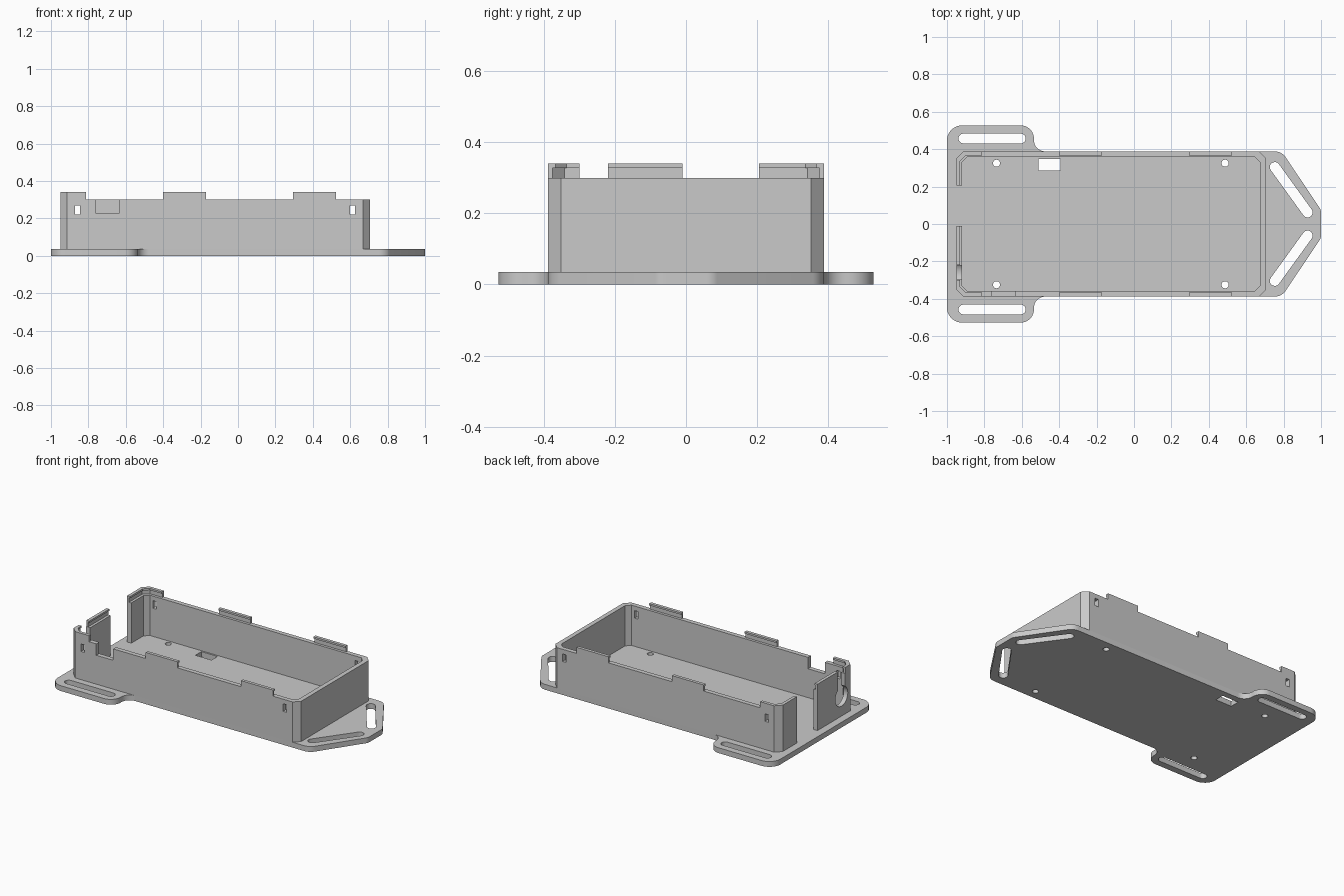
import bpy, bmesh, math
from mathutils import Vector

if "Cube" in bpy.data.objects:
    bpy.data.objects.remove(bpy.data.objects["Cube"], do_unlink=True)

grey = bpy.data.materials.new("plain_grey")
grey.use_nodes = True
colour = (0.59, 0.59, 0.59, 1)
grey.diffuse_color = colour
grey.node_tree.nodes["Principled BSDF"].inputs["Base Color"].default_value = colour

PLATE, WALL, TOP = 0.035, 0.30, 0.34


def rounded(corners, steps=8):
    """Outline with each (x, y, radius) corner replaced by an arc."""
    out = []
    for i, (x, y, r) in enumerate(corners):
        p = Vector((x, y))
        a = (Vector(corners[i - 1][:2]) - p).normalized()
        b = (Vector(corners[(i + 1) % len(corners)][:2]) - p).normalized()
        half = math.acos(a.dot(b)) / 2
        centre = p + (a + b).normalized() * (r / math.sin(half))
        start = p + a * (r / math.tan(half)) - centre
        end = p + b * (r / math.tan(half)) - centre
        for k in range(steps + 1):
            out.append(centre + start.lerp(end, k / steps).normalized() * r)
    return out


def circle(x, y, r, steps=24):
    return [(x + r * math.cos(math.tau * k / steps),
             y + r * math.sin(math.tau * k / steps)) for k in range(steps)]


def prism(bm, outline, z0, z1):
    """Closed solid with the given outline between two heights."""
    low = [bm.verts.new((p[0], p[1], z0)) for p in outline]
    high = [bm.verts.new((p[0], p[1], z1)) for p in outline]
    bm.faces.new(low[::-1])
    bm.faces.new(high)
    for i in range(len(low)):
        bm.faces.new([low[i - 1], low[i], high[i], high[i - 1]])


def block(bm, x0, x1, y0, y1, z0, z1):
    prism(bm, [(x0, y0), (x1, y0), (x1, y1), (x0, y1)], z0, z1)


def slot(bm, a, b, r):
    """Vertical through slot with round ends at a and b."""
    a, b = Vector(a), Vector(b)
    ang = math.atan2(b.y - a.y, b.x - a.x)
    pts = []
    for centre, turn in ((b, -math.pi / 2), (a, math.pi / 2)):
        for k in range(13):
            t = ang + turn + math.pi * k / 12
            pts.append(centre + Vector((math.cos(t), math.sin(t))) * r)
    prism(bm, pts, -0.1, 0.1)


def make(name, bm):
    bmesh.ops.recalc_face_normals(bm, faces=bm.faces)
    mesh = bpy.data.meshes.new(name)
    bm.to_mesh(mesh)
    bm.free()
    mesh.materials.append(grey)
    ob = bpy.data.objects.new(name, mesh)
    bpy.context.collection.objects.link(ob)
    return ob


def boolean(ob, cutter, operation="DIFFERENCE"):
    mod = ob.modifiers.new("cut", "BOOLEAN")
    mod.object, mod.operation, mod.solver = cutter, operation, "EXACT"
    bpy.context.view_layer.update()
    bpy.context.view_layer.objects.active = ob
    bpy.ops.object.modifier_apply(modifier=mod.name)
    bpy.data.objects.remove(cutter, do_unlink=True)


def finish(ob):
    bpy.ops.object.select_all(action="DESELECT")
    ob.select_set(True)
    bpy.context.view_layer.objects.active = ob
    bpy.ops.object.shade_smooth_by_angle(angle=math.radians(30))


def case_outline(inset):
    """Chamfered rectangle of the case, moved inwards."""
    x0, x1, y, c = -0.95 + inset, 0.705 - inset, 0.388 - inset, 0.037 - inset * 0.3
    return [(x0 + c, -y), (x1 - c, -y), (x1, -y + c), (x1, y - c),
            (x1 - c, y), (x0 + c, y), (x0, y - c), (x0, -y + c)]


def ring(name, inset, z0, z1):
    bm = bmesh.new()
    prism(bm, case_outline(0), z0, z1)
    ob = make(name, bm)
    bm = bmesh.new()
    prism(bm, case_outline(inset), z0 - 0.1, z1 + 0.1)
    boolean(ob, make("cutter", bm))
    return ob


# Base plate with strap ears at one end and a tapered nose at the other
upper = [(1.0, 0.075, 0.05), (0.79, 0.388, 0.07), (-0.535, 0.388, 0.06),
         (-0.535, 0.527, 0.07), (-1.0, 0.527, 0.08)]
bm = bmesh.new()
prism(bm, rounded(upper + [(x, -y, r) for x, y, r in reversed(upper)]), 0, PLATE)
plate = make("base_plate", bm)

# Strap slots, screw holes and cable opening
bm = bmesh.new()
for s in (-1, 1):
    slot(bm, (-0.912, s * 0.457), (-0.605, s * 0.457), 0.026)
    slot(bm, (0.753, s * 0.304), (0.928, s * 0.062), 0.027)
    for x in (-0.735, 0.487):
        prism(bm, circle(x, s * 0.325, 0.019), -0.1, 0.1)
block(bm, -0.51, -0.392, 0.285, 0.347, -0.1, 0.1)
boolean(plate, make("cutter", bm))
finish(plate)

# Case walls
walls = ring("case_walls", 0.03, PLATE, WALL)
bm = bmesh.new()
for x in (-0.858, 0.613):
    block(bm, x - 0.013, x + 0.013, -0.5, 0.5, 0.22, 0.27)      # latch windows
block(bm, -0.76, -0.637, -0.5, -0.3, 0.225, 0.4)                # side notch
block(bm, -1.1, -0.88, -0.01, 0.205, 0, 0.4)                    # end opening
boolean(walls, make("cutter", bm))

# Round connector hole with an open slot above it
bm = bmesh.new()
prism(bm, circle(-0.26, 0.165, 0.065), -1.1, -0.88)
for v in bm.verts:
    v.co = (v.co.z, v.co.x, v.co.y)
boolean(walls, make("cutter", bm))
bm = bmesh.new()
block(bm, -1.11, -0.89, -0.298, -0.222, 0.18, 0.4)
boolean(walls, make("cutter", bm))
finish(walls)

# Snap tabs on the rim, each a thin lip with a bead along its top
for name, inset, z0, z1 in (("rim_tab_lips", 0.013, WALL, 0.328),
                            ("rim_tab_beads", 0.021, 0.328, TOP)):
    tabs = ring(name, inset, z0, z1)
    bm = bmesh.new()
    for s in (-1, 1):
        for x0, x1 in ((-0.40, -0.17), (0.293, 0.525)):
            block(bm, x0, x1, s * 0.39 - 0.05, s * 0.39 + 0.05, 0.2, 0.5)
    block(bm, -1.1, -0.812, -0.5, -0.30, 0.2, 0.5)
    block(bm, -1.1, -0.812, 0.205, 0.5, 0.2, 0.5)
    block(bm, -1.1, -0.88, -0.22, -0.01, 0.2, 0.5)
    boolean(tabs, make("cutter", bm), "INTERSECT")
    finish(tabs)
